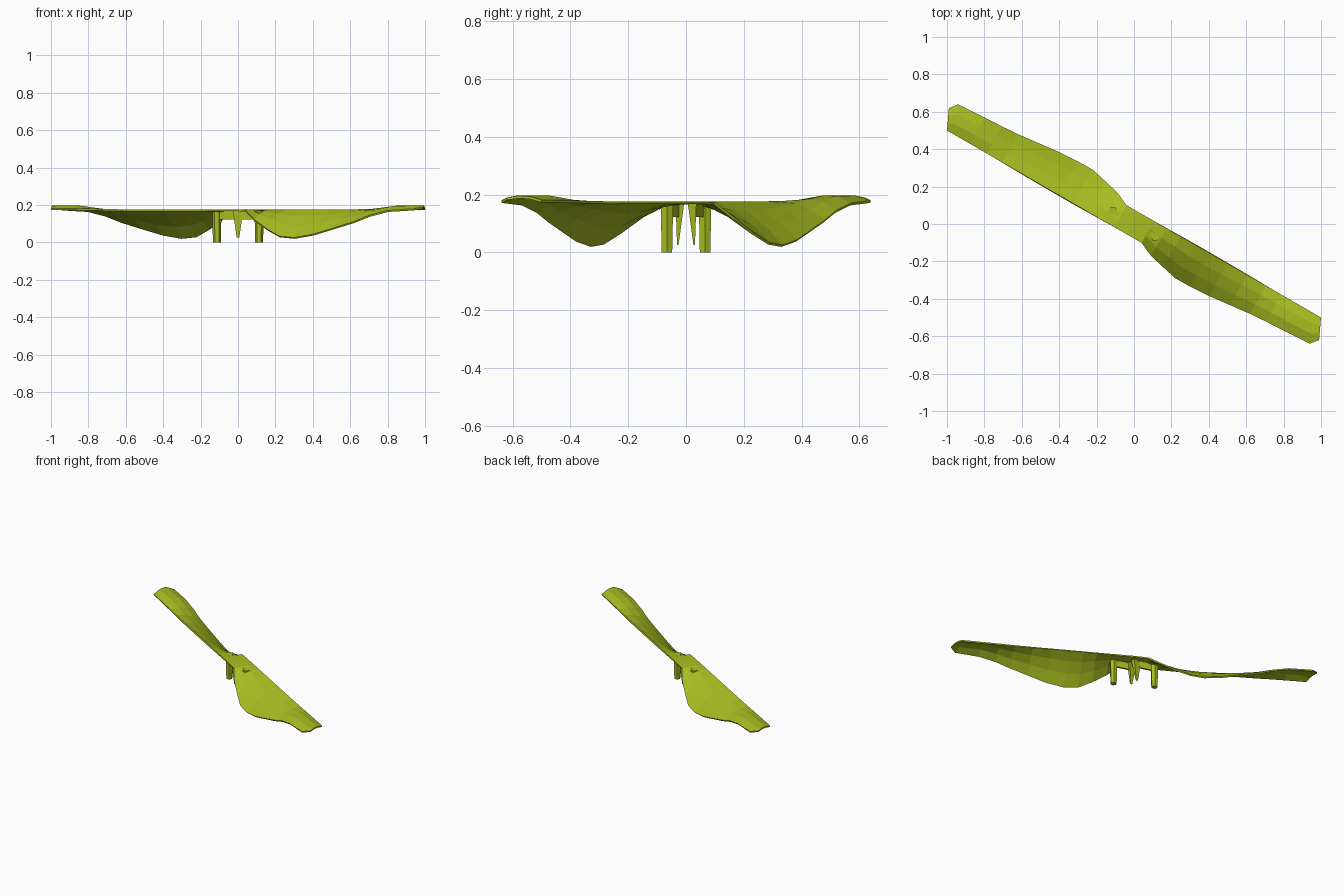
import bpy, bmesh, math
from mathutils import Vector, Matrix

if "Cube" in bpy.data.objects:
    bpy.data.objects.remove(bpy.data.objects["Cube"])

mat = bpy.data.materials.new("lime_plastic")
mat.diffuse_color = (0.40, 0.52, 0.015, 1)
mat.use_nodes = True
mat.node_tree.nodes["Principled BSDF"].inputs["Base Color"].default_value = mat.diffuse_color
D = Vector((0.866, -0.5, 0))      # along the blade
N = Vector((-0.5, -0.866, 0))     # across, towards the trailing edge
HALF = 0.067


def pos(s, w, z):
    return D * s + N * w + Vector((0, 0, z))


def finish(bm, name):
    me = bpy.data.meshes.new(name)
    bm.to_mesh(me)
    bm.free()
    me.materials.append(mat)
    ob = bpy.data.objects.new(name, me)
    bpy.context.collection.objects.link(ob)
    return ob


def prism(name, bottom, top, zb, zt, turn):
    """Solid between two same-length outlines, turned about the hub axis."""
    bm = bmesh.new()
    lo = [bm.verts.new((x, y, zb)) for x, y in bottom]
    hi = [bm.verts.new((x, y, zt)) for x, y in top]
    n = len(lo)
    bm.faces.new(lo[::-1])
    bm.faces.new(hi)
    for i in range(n):
        j = (i + 1) % n
        bm.faces.new((lo[i], lo[j], hi[j], hi[i]))
    bmesh.ops.recalc_face_normals(bm, faces=bm.faces)
    bmesh.ops.transform(bm, matrix=Matrix.Rotation(turn, 4, 'Z'), verts=bm.verts)
    return finish(bm, name)


# Blades: s leading, s trailing, w trailing, z leading, z trailing, camber
sections = [
    (0.00, 0.00, 0.067, 0.177, 0.177, 0.000),
    (0.085, 0.085, 0.067, 0.177, 0.174, 0.000),
    (0.163, 0.163, 0.102, 0.177, 0.120, 0.012),
    (0.25, 0.25, 0.122, 0.177, 0.072, 0.014),
    (0.336, 0.336, 0.141, 0.177, 0.034, 0.014),
    (0.427, 0.427, 0.140, 0.177, 0.026, 0.014),
    (0.539, 0.539, 0.133, 0.177, 0.044, 0.014),
    (0.66, 0.66, 0.119, 0.177, 0.078, 0.014),
    (0.777, 0.777, 0.106, 0.178, 0.112, 0.014),
    (0.87, 0.87, 0.099, 0.180, 0.146, 0.016),
    (0.978, 0.978, 0.094, 0.181, 0.171, 0.020),
    (1.07, 1.134, 0.084, 0.182, 0.180, 0.016),
    (1.116, 1.167, 0.042, 0.182, 0.190, 0.009),
]
bm = bmesh.new()
for sign in (1, -1):
    rows = []
    for sl, st, wt, zl, zt, c in sections:
        row = []
        for f in (0, 0.33, 0.67, 1):
            z = zl + (zt - zl) * f + c * (1 if 0 < f < 1 else 0)
            p = pos(sl + (st - sl) * f, -HALF + (wt + HALF) * f, z)
            row.append(bm.verts.new((sign * p.x, sign * p.y, p.z)))
        rows.append(row)
    for a, b in zip(rows, rows[1:]):
        for i in range(3):
            bm.faces.new((a[i], a[i + 1], b[i + 1], b[i]))
bmesh.ops.remove_doubles(bm, verts=bm.verts, dist=0.002)
blades = finish(bm, "propeller_blades")
sol = blades.modifiers.new("thickness", 'SOLIDIFY')
sol.thickness = 0.009
sol.offset = -1

for k, turn in enumerate((0, math.pi)):
    # Mounting peg under the hub
    cx, cy = 0.113, -0.066

    def ring(r):
        return [(cx + r * math.cos(math.radians(a)), cy + r * math.sin(math.radians(a)))
                for a in range(0, 360, 60)]
    prism(f"mounting_peg_{k}", ring(0.021), ring(0.025), 0.0, 0.172, turn)
    # Pointed clip beside the centre
    prism(f"centre_clip_{k}",
          [(-0.007, -0.031), (0.007, -0.031), (0.007, -0.026), (-0.007, -0.026)],
          [(-0.028, -0.036), (0.028, -0.036), (0.028, -0.006), (-0.028, -0.006)],
          0.025, 0.172, turn)
    # Rib joining peg and clip
    prism(f"hub_rib_{k}",
          [(0.018, -0.036), (0.10, -0.062), (0.10, -0.048), (0.018, -0.024)],
          [(0.012, -0.038), (0.10, -0.066), (0.10, -0.044), (0.012, -0.020)],
          0.122, 0.172, turn)
